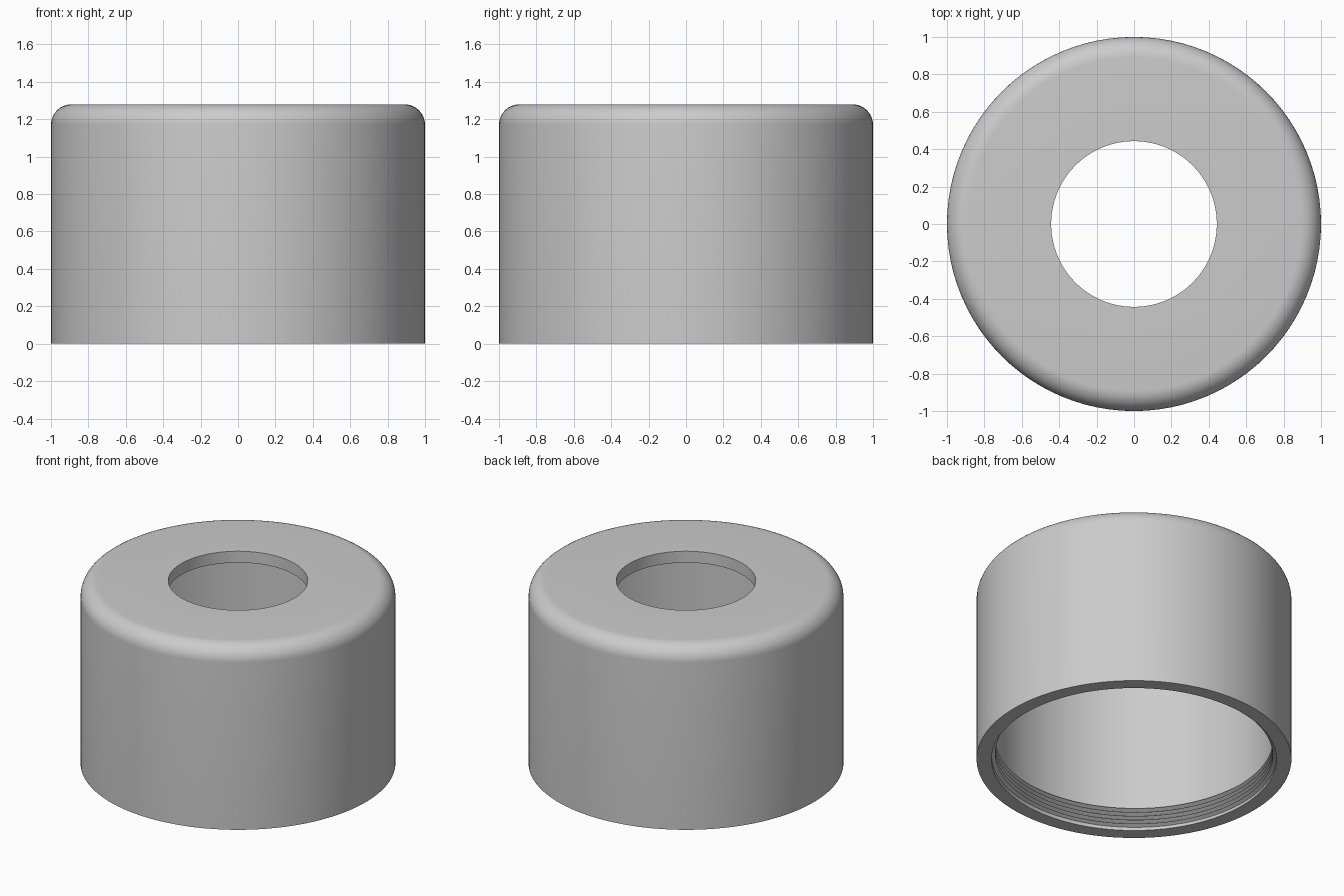
import bpy
import bmesh
from math import cos, sin, pi, radians

cube = bpy.data.objects.get("Cube")
if cube:
    bpy.data.objects.remove(cube, do_unlink=True)

SEGMENTS = 96
HEIGHT = 1.28
OUTER = 1.0
INNER = 0.905
HOLE = 0.443
CEILING = 1.2
FILLET = 0.11

grey = bpy.data.materials.new("plain grey")
grey.use_nodes = True
colour = (0.6, 0.6, 0.6, 1)
grey.diffuse_color = colour
grey.node_tree.nodes["Principled BSDF"].inputs["Base Color"].default_value = colour


def finish(bm, name):
    """Turn a bmesh into a grey, smooth-shaded object with sharp creases."""
    mesh = bpy.data.meshes.new(name)
    bm.to_mesh(mesh)
    bm.free()
    mesh.materials.append(grey)
    obj = bpy.data.objects.new(name, mesh)
    bpy.context.collection.objects.link(obj)
    bpy.ops.object.select_all(action="DESELECT")
    obj.select_set(True)
    bpy.context.view_layer.objects.active = obj
    bpy.ops.object.shade_smooth_by_angle(angle=radians(30))
    return obj


# Cap body: closed wall section with a rounded shoulder, turned about z
section = [(INNER, 0), (OUTER, 0)]
for i in range(11):
    a = i / 10 * pi / 2
    section.append((OUTER - FILLET + FILLET * cos(a),
                    HEIGHT - FILLET + FILLET * sin(a)))
section += [(HOLE, HEIGHT), (HOLE, CEILING), (INNER, CEILING)]

bm = bmesh.new()
rings = []
for s in range(SEGMENTS):
    a = 2 * pi * s / SEGMENTS
    rings.append([bm.verts.new((r * cos(a), r * sin(a), z)) for r, z in section])
for s in range(SEGMENTS):
    here, there = rings[s], rings[(s + 1) % SEGMENTS]
    for k in range(len(section)):
        n = (k + 1) % len(section)
        bm.faces.new((here[k], there[k], there[n], here[n]))
bmesh.ops.recalc_face_normals(bm, faces=bm.faces)
finish(bm, "cap_body")

# Internal thread: V-shaped ridge climbing the lower inside wall
PITCH = 0.028
TURNS = 5
DEPTH = 0.024
bm = bmesh.new()
previous = None
steps = SEGMENTS * TURNS
for s in range(steps + 1):
    a = 2 * pi * s / SEGMENTS
    z = 0.004 + PITCH * s / SEGMENTS
    # The ridge runs out into the wall at both ends
    fade = min(1, s / 12, (steps - s) / 12)
    root = INNER + 0.002
    crest = root - (DEPTH + 0.002) * fade
    ring = [bm.verts.new((r * cos(a), r * sin(a), z + dz))
            for r, dz in ((root, 0), (crest, PITCH / 2), (root, PITCH))]
    if previous:
        for k in range(2):
            bm.faces.new((previous[k], previous[k + 1], ring[k + 1], ring[k]))
    previous = ring
bm.normal_update()
# Faces must look in towards the axis
for f in bm.faces:
    c = f.calc_center_median()
    if f.normal.x * c.x + f.normal.y * c.y > 0:
        f.normal_flip()
finish(bm, "inner_thread")
